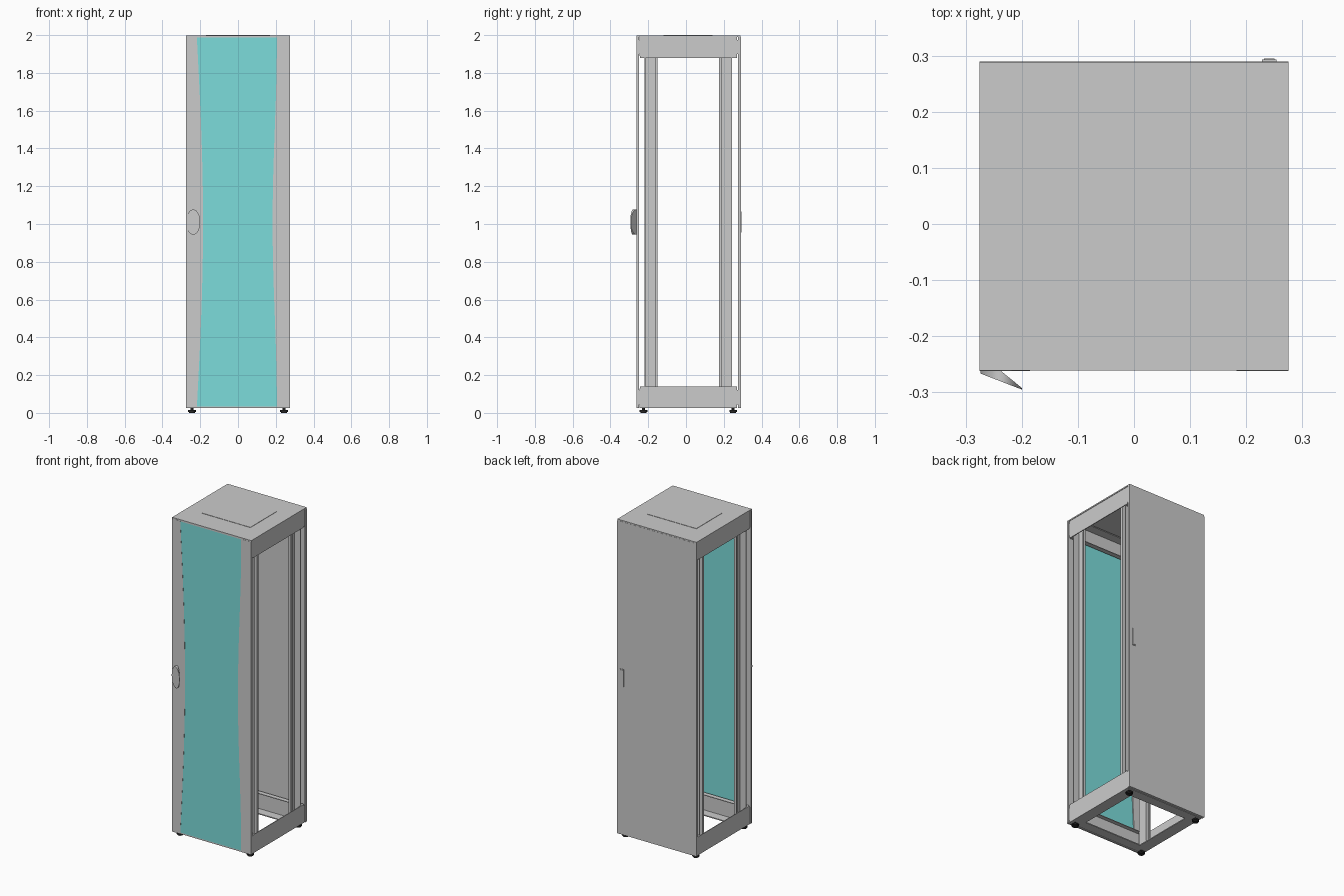
import bpy, bmesh, math
from mathutils import Vector

if "Cube" in bpy.data.objects:
    bpy.data.objects.remove(bpy.data.objects["Cube"])

YC = 0.0125                     # middle of the frame in depth
XO, YF, YB = 0.275, -0.262, 0.29
Z0, Z1 = 0.025, 1.99


def finish(name, bm, mat=None):
    bmesh.ops.recalc_face_normals(bm, faces=bm.faces)
    me = bpy.data.meshes.new(name)
    bm.to_mesh(me)
    bm.free()
    ob = bpy.data.objects.new(name, me)
    bpy.context.collection.objects.link(ob)
    if mat:
        me.materials.append(mat)
    return ob


def add_box(bm, x0, x1, y0, y1, z0, z1):
    vs = bmesh.ops.create_cube(bm, size=1)["verts"]
    for v in vs:
        v.co = Vector(((x0 + x1) / 2 + v.co.x * (x1 - x0),
                       (y0 + y1) / 2 + v.co.y * (y1 - y0),
                       (z0 + z1) / 2 + v.co.z * (z1 - z0)))


def boxes(name, dims, mat=None):
    bm = bmesh.new()
    for d in dims:
        add_box(bm, *d)
    return finish(name, bm, mat)


def prism(name, pts, vec):
    """Extrude a closed outline of 3D points along vec."""
    bm = bmesh.new()
    f = bm.faces.new([bm.verts.new(p) for p in pts])
    ex = bmesh.ops.extrude_face_region(bm, geom=[f])
    bmesh.ops.translate(bm, vec=vec, verts=[g for g in ex["geom"] if isinstance(g, bmesh.types.BMVert)])
    return finish(name, bm)


def cylinder(bm, x, y, z0, z1, r, n=20):
    vs = bmesh.ops.create_cone(bm, cap_ends=True, segments=n, radius1=r, radius2=r, depth=z1 - z0)["verts"]
    bmesh.ops.translate(bm, vec=(x, y, (z0 + z1) / 2), verts=vs)


def material(name, rgb):
    m = bpy.data.materials.new(name)
    m.diffuse_color = (*rgb, 1)
    m.use_nodes = True
    m.node_tree.nodes["Principled BSDF"].inputs["Base Color"].default_value = m.diffuse_color
    return m


glass = material("teal_glass", (0.2, 0.72, 0.71))
black = material("black_rubber", (0.02, 0.02, 0.02))

# Front door: glass pane, curved side strips, slim top and bottom edges
boxes("door_glass", [(-0.225, 0.215, YF + 0.001, YF + 0.006, 0.033, Z1 - 0.003)], glass)
N = 24
for side, end, bulge, power, name in ((-1, 0.218, 0.033, 1, "left"), (1, 0.206, 0.023, 2, "right")):
    pts = [(side * XO, YF, Z0), (side * XO, YF, Z1)]
    for i in range(N + 1):
        t = 1 - i / N
        x = end - bulge * math.sin(math.pi * t) ** power
        pts.append((side * x, YF, Z0 + t * (Z1 - Z0)))
    prism("front_door_strip_" + name, pts, (0, 0.012, 0))
boxes("front_door_edges", [(-0.22, 0.21, YF + 0.001, YF + 0.012, Z0, 0.033),
                           (-0.22, 0.21, YF + 0.001, YF + 0.012, Z1 - 0.003, Z1)])

# Front handle: slanted lens, lofted in rings up its height
bm = bmesh.new()
front = lambda x: -0.266 - (x + 0.275) / 0.075 * 0.029
rings = []
M = 20
for i in range(M + 1):
    a = math.pi * (0.03 + 0.94 * i / M)
    w, z = math.sin(a), 1.01 - 0.067 * math.cos(a)
    l, r, m = -0.237 - 0.037 * w, -0.237 + 0.037 * w, -0.237
    back = -0.262 - 0.030 * w
    rings.append([bm.verts.new(p) for p in ((l, front(l), z), (r, front(r), z), (r, max(back, front(r) + 0.003), z),
                                            (m, YF, z), (l, YF, z))])
for a, b in zip(rings, rings[1:]):
    for k in range(5):
        bm.faces.new((a[k], a[(k + 1) % 5], b[(k + 1) % 5], b[k]))
bm.faces.new(rings[0])
bm.faces.new(rings[-1])
handle = finish("front_handle", bm)
bpy.context.view_layer.objects.active = handle
handle.select_set(True)
bpy.ops.object.shade_smooth_by_angle(angle=math.radians(30))

# Rear door: folded sheet pan
boxes("rear_door", [(-XO, XO, YB - 0.004, YB, Z0, Z1),
                    (-XO, -XO + 0.004, YB - 0.016, YB - 0.004, Z0, Z1),
                    (XO - 0.004, XO, YB - 0.016, YB - 0.004, Z0, Z1),
                    (-XO + 0.004, XO - 0.004, YB - 0.016, YB - 0.004, Z0, Z0 + 0.004),
                    (-XO + 0.004, XO - 0.004, YB - 0.016, YB - 0.004, Z1 - 0.004, Z1)])
boxes("rear_handle", [(0.228, 0.254, YB, YB + 0.003, 0.955, 1.065),
                      (0.232, 0.250, YB + 0.003, YB + 0.005, 0.96, 1.06)])

# Roof with a thin cover plate
boxes("roof", [(-XO, XO, YF + 0.001, YB - 0.001, Z1, 1.998)])
boxes("roof_cover", [(-0.17, 0.17, -0.12, 0.14, 1.998, 2.0)])

# Top and bottom frames, each a ring of folded rails around an open plate
y0, y1 = -0.245, 0.270


def rail_frame(name, za, zb, inner, plate):
    # inner = z of the rim facing the opening, plate = z range of the ring plate
    s = 1 if inner > (za + zb) / 2 else -1
    outer = zb if s < 0 else za
    c = 0.01
    for sx, label in ((-1, "left"), (1, "right")):
        outline = [(y0, outer), (y0, inner - s * c), (y0 + 0.3 * c, inner - s * 0.3 * c), (y0 + c, inner),
                   (y1 - c, inner), (y1 - 0.3 * c, inner - s * 0.3 * c), (y1, inner - s * c), (y1, outer)]
        prism(name + "_side_rail_" + label, [(sx * 0.272, y, z) for y, z in outline], (-sx * 0.005, 0, 0))
    lip = sorted((inner, inner - s * 0.004))
    boxes(name + "_cross_rails", [
        (-0.267, 0.267, y0 + 0.001, y0 + 0.005, za, zb),
        (-0.267, 0.267, y1 - 0.005, y1 - 0.001, za, zb),
        (-0.267, 0.267, y0 + 0.005, y0 + 0.03, *lip),
        (-0.267, 0.267, y1 - 0.03, y1 - 0.005, *lip)])
    boxes(name + "_plate", [
        (-0.27, 0.27, y0, -0.185, *plate), (-0.27, 0.27, 0.21, y1, *plate),
        (-0.27, -0.2, -0.185, 0.21, *plate), (0.2, 0.27, -0.185, 0.21, *plate)])


rail_frame("bottom_frame", Z0, 0.14, 0.14, (Z0, Z0 + 0.006))
rail_frame("top_frame", 1.88, Z1, 1.88, (1.975, 1.981))

# Upright posts: one folded sheet profile mirrored to four corners
path = [(0.266, 0.2275), (0.226, 0.2275), (0.226, 0.1775), (0.246, 0.1775), (0.246, 0.1625)]
t = 0.004
back_path = [(0.242, 0.1625), (0.242, 0.1735), (0.222, 0.1735), (0.222, 0.2315), (0.266, 0.2315)]
for sx, lx in ((-1, "left"), (1, "right")):
    for sy, ly in ((-1, "front"), (1, "rear")):
        prism(f"post_{ly}_{lx}", [(sx * x, YC + sy * y, 0.03) for x, y in path + back_path], (0, 0, 1.945))

# Hinge blocks in the corners between rails and doors
for z in (0.045, 1.90):
    dims = []
    for sx in (-1, 1):
        for ya, yb in ((-0.251, -0.244), (0.268, 0.275)):
            xs = sorted((sx * 0.255, sx * 0.27))
            dims.append((*xs, ya, yb, z, z + 0.075))
    boxes("hinge_blocks", dims)

# Levelling feet
for sx in (-1, 1):
    for y in (-0.226, 0.25):
        bm = bmesh.new()
        cylinder(bm, sx * 0.244, y, 0, 0.006, 0.016)
        cylinder(bm, sx * 0.244, y, 0.006, 0.014, 0.021)
        cylinder(bm, sx * 0.244, y, 0.014, 0.028, 0.008)
        finish("levelling_foot", bm, black)
